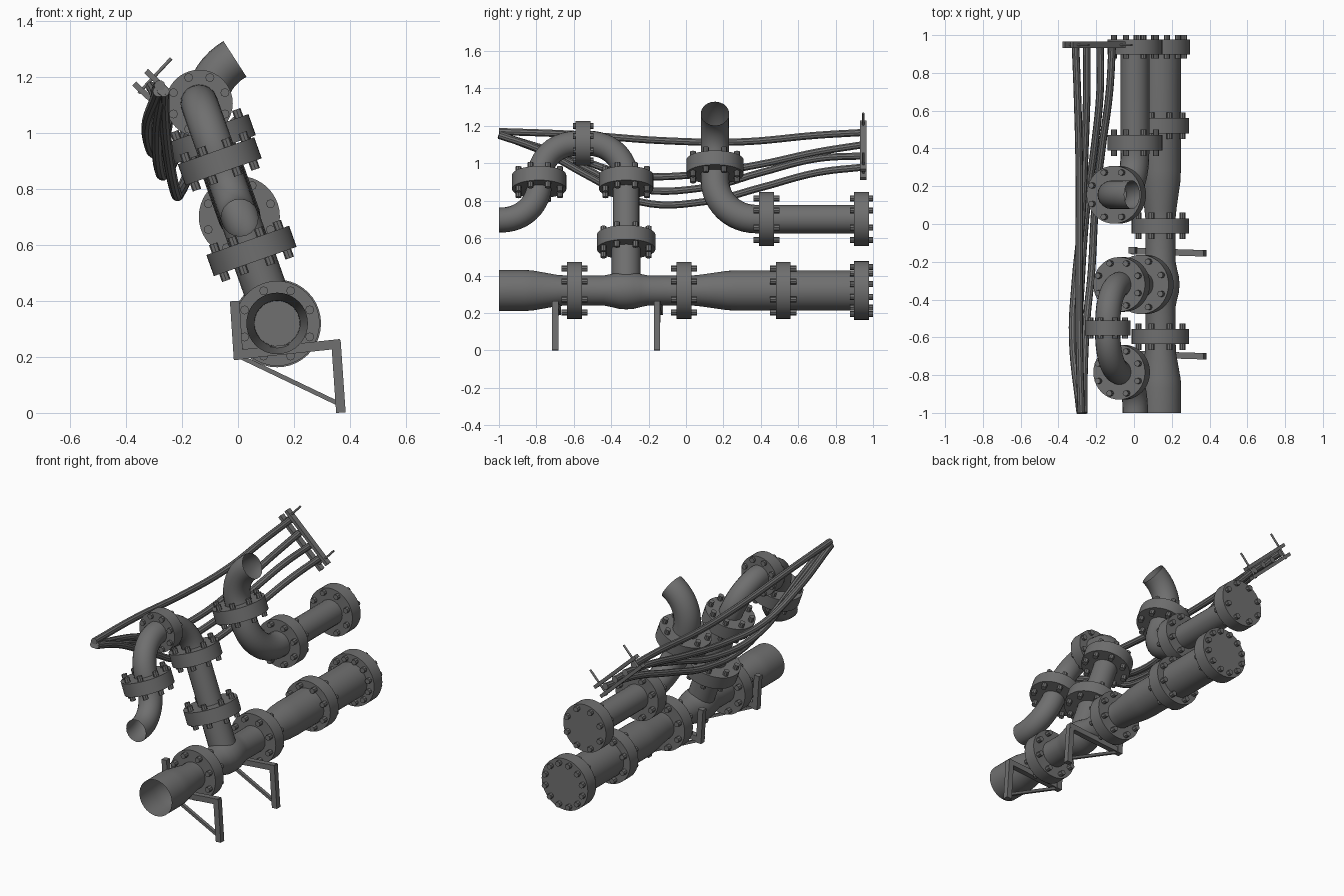
import bpy, bmesh
from math import sin, cos, pi, radians
from mathutils import Vector, Matrix

cube = bpy.data.objects.get("Cube")
if cube:
    bpy.data.objects.remove(cube, do_unlink=True)

steel = bpy.data.materials.new("steel_grey")
steel.use_nodes = True
GREY = (0.16, 0.16, 0.16, 1)
steel.diffuse_color = GREY
steel.node_tree.nodes["Principled BSDF"].inputs["Base Color"].default_value = GREY

# Leaning frame: the branch pipes rise from the main pipe along RISE
LEAN = radians(19.5)
RISE = Vector((-sin(LEAN), 0, cos(LEAN)))
SIDE = Vector((cos(LEAN), 0, sin(LEAN)))
Y = Vector((0, 1, 0))
ORIGIN = Vector((0.14, 0, 0.32))


def at(y, s):
    return ORIGIN + RISE * s + Y * y


def finish(ob):
    ob.data.materials.append(steel)
    bpy.ops.object.select_all(action='DESELECT')
    ob.select_set(True)
    bpy.context.view_layer.objects.active = ob
    if ob.type == 'CURVE':
        bpy.ops.object.convert(target='MESH')
    bpy.ops.object.shade_smooth_by_angle(angle=radians(35))
    return bpy.context.view_layer.objects.active


def from_bmesh(name, bm):
    bmesh.ops.recalc_face_normals(bm, faces=bm.faces)
    me = bpy.data.meshes.new(name)
    bm.to_mesh(me)
    bm.free()
    ob = bpy.data.objects.new(name, me)
    bpy.context.collection.objects.link(ob)
    return finish(ob)


def tube(name, points, radius, smooth=False, caps=False):
    cu = bpy.data.curves.new(name, 'CURVE')
    cu.dimensions = '3D'
    cu.bevel_depth = radius
    cu.bevel_resolution = 3 if smooth else 8
    cu.use_fill_caps = caps
    if smooth:
        sp = cu.splines.new('BEZIER')
        sp.bezier_points.add(len(points) - 1)
        for bp, p in zip(sp.bezier_points, points):
            bp.co = p
            bp.handle_left_type = bp.handle_right_type = 'AUTO'
        sp.resolution_u = 6
    else:
        sp = cu.splines.new('POLY')
        sp.points.add(len(points) - 1)
        for sp_point, p in zip(sp.points, points):
            sp_point.co = (*p, 1)
    ob = bpy.data.objects.new(name, cu)
    bpy.context.collection.objects.link(ob)
    return finish(ob)


def arc(centre, u, v, radius, angle=90, steps=12):
    return [centre + (u * cos(a) + v * sin(a)) * radius
            for a in (radians(angle) * i / steps for i in range(steps + 1))]


def flange(name, centre, axis, radius, bolts=8, reach=0.03, half=0.04):
    bm = bmesh.new()
    frame = Matrix.Translation(centre) @ axis.to_track_quat('Z', 'Y').to_matrix().to_4x4()
    bmesh.ops.create_cone(bm, cap_ends=True, segments=40, radius1=radius,
                          radius2=radius, depth=half * 2, matrix=frame)
    for i in range(bolts):
        a = 2 * pi * (i + 0.5) / bolts
        spot = Matrix.Translation((cos(a) * radius * 0.83, sin(a) * radius * 0.83, 0))
        bmesh.ops.create_cone(bm, cap_ends=True, segments=8, radius1=0.016, radius2=0.016,
                              depth=(half + reach) * 2, matrix=frame @ spot)
    return from_bmesh(name, bm)


def beam(name, a, b, width, depth):
    """Rectangular bar from a to b; depth is measured along y."""
    a, b = Vector(a), Vector(b)
    z = (b - a).normalized()
    x = Y.cross(z).normalized()
    rot = Matrix((x, z.cross(x), z)).transposed().to_4x4()
    bm = bmesh.new()
    bmesh.ops.create_cube(bm, size=1, matrix=Matrix.Translation((a + b) / 2) @ rot
                          @ Matrix.Diagonal((width, depth, (b - a).length, 1)))
    return from_bmesh(name, bm)


# Main pipe: tapered ends and a swollen tee, turned around y
profile = [(-1, .11), (-.87, .11), (-.82, .107), (-.68, .082), (-.6, .08), (-.44, .08),
           (-.40, .088), (-.36, .098), (-.32, .101), (-.28, .098), (-.24, .088), (-.20, .08),
           (.03, .08), (.08, .085), (.22, .105), (.28, .108), (.94, .108)]
bm = bmesh.new()
rings = []
for y, r in profile:
    rings.append([bm.verts.new(ORIGIN + Vector((r * cos(a), y, r * sin(a))))
                  for a in (2 * pi * i / 40 for i in range(40))])
for r0, r1 in zip(rings, rings[1:]):
    for i in range(40):
        j = (i + 1) % 40
        bm.faces.new((r0[i], r0[j], r1[j], r1[i]))
from_bmesh("main_pipe", bm)

# Flanges on the main pipe
for i, y in enumerate((-0.596, -0.01, 0.52)):
    flange(f"main_flange_{i + 1}", at(y, 0), Y, 0.152)
flange("main_end_flange", at(0.938, 0), Y, 0.157, bolts=12, reach=0.022)

# Branch rising from the tee, over the top and back down to an open front end
tube("branch_stub", [at(-.32, 0), at(-.32, .27)], 0.078)
tube("branch_pipe", [at(-.32, .27), at(-.32, .62)], 0.071)
loop = [at(-.32, .6)] + arc(at(-.52, .635), Y, RISE, 0.2)
loop += arc(at(-.585, .635), RISE, -Y, 0.2)
loop += arc(at(-.985, .6), Y, -RISE, 0.2) + [at(-1, .4)]
tube("loop_pipe", loop, 0.067)
flange("branch_lower_flange", at(-.32, .275), RISE, 0.157)
flange("branch_upper_flange", at(-.32, .615), RISE, 0.145)
flange("loop_top_flange", at(-.55, .835), Y, 0.12, reach=0.015)
flange("loop_front_flange", at(-.785, .615), RISE, 0.145)

# Rear upper line with two elbows and an open top
rear = [at(.94, .405)] + arc(at(.375, .625), -RISE, -Y, 0.22)
rear += arc(at(.155, .735) + SIDE * 0.21, -SIDE, RISE, 0.21, 80)
tube("rear_pipe", rear, 0.076)
flange("rear_middle_flange", at(.43, .405), Y, 0.145)
flange("rear_end_flange", at(.938, .405), Y, 0.145, reach=0.022)
flange("rear_elbow_flange", at(.155, .70), RISE, 0.153)

# Support brackets under the main pipe
for i, y in enumerate((-0.70, -0.155)):
    n = f"bracket_{i + 1}_"
    beam(n + "post", (-.012, y + .015, .40), (.002, y + .015, .19), 0.034, 0.034)
    beam(n + "arm", (-.015, y + .012, .207), (.365, y, .247), 0.034, 0.034)
    beam(n + "leg", (.35, y, .26), (.368, y, .001), 0.034, 0.034)
    beam(n + "brace", (.01, y + .01, .20), (.355, y, .035), 0.016, 0.02)

# Cable rack: two rails and two threaded rods
top, bottom = Vector((-.35, .948, 1.2)), Vector((-.072, .948, .94))
along = (bottom - top).normalized()
across = Vector((-along.z, 0, along.x))
for i, k in enumerate((-0.031, 0.031)):
    beam(f"rack_rail_{i + 1}", top + across * k, bottom + across * k, 0.02, 0.034)
for i, p in enumerate((top + along * .035, bottom - along * .035)):
    tube(f"rack_rod_{i + 1}", [p - across * 0.045, p + across * 0.125], 0.006, caps=True)

# Cables sagging from the rack to the front bundle
cables = [
    [(-.31, .95, 1.165), (-.30, .7, 1.15), (-.29, .3, 1.115), (-.29, -.1, 1.12),
     (-.29, -.6, 1.155), (-.28, -1, 1.17)],
    [(-.25, .95, 1.10), (-.25, .7, 1.06), (-.26, .4, .995), (-.28, 0, .935),
     (-.31, -.3, .94), (-.325, -.6, 1.03), (-.285, -1, 1.15)],
    [(-.18, .95, 1.04), (-.18, .7, 1.025), (-.21, .4, .95), (-.25, .1, .87),
     (-.28, -.3, .87), (-.29, -.6, 1.0), (-.27, -1, 1.155)],
    [(-.115, .95, .98), (-.13, .7, .95), (-.17, .4, .87), (-.205, .1, .795),
     (-.225, -.25, .795), (-.25, -.5, .92), (-.265, -.8, 1.08), (-.265, -1, 1.15)],
]
for i, path in enumerate(cables):
    tube(f"cable_{i + 1}", path, 0.02, smooth=True, caps=True)
